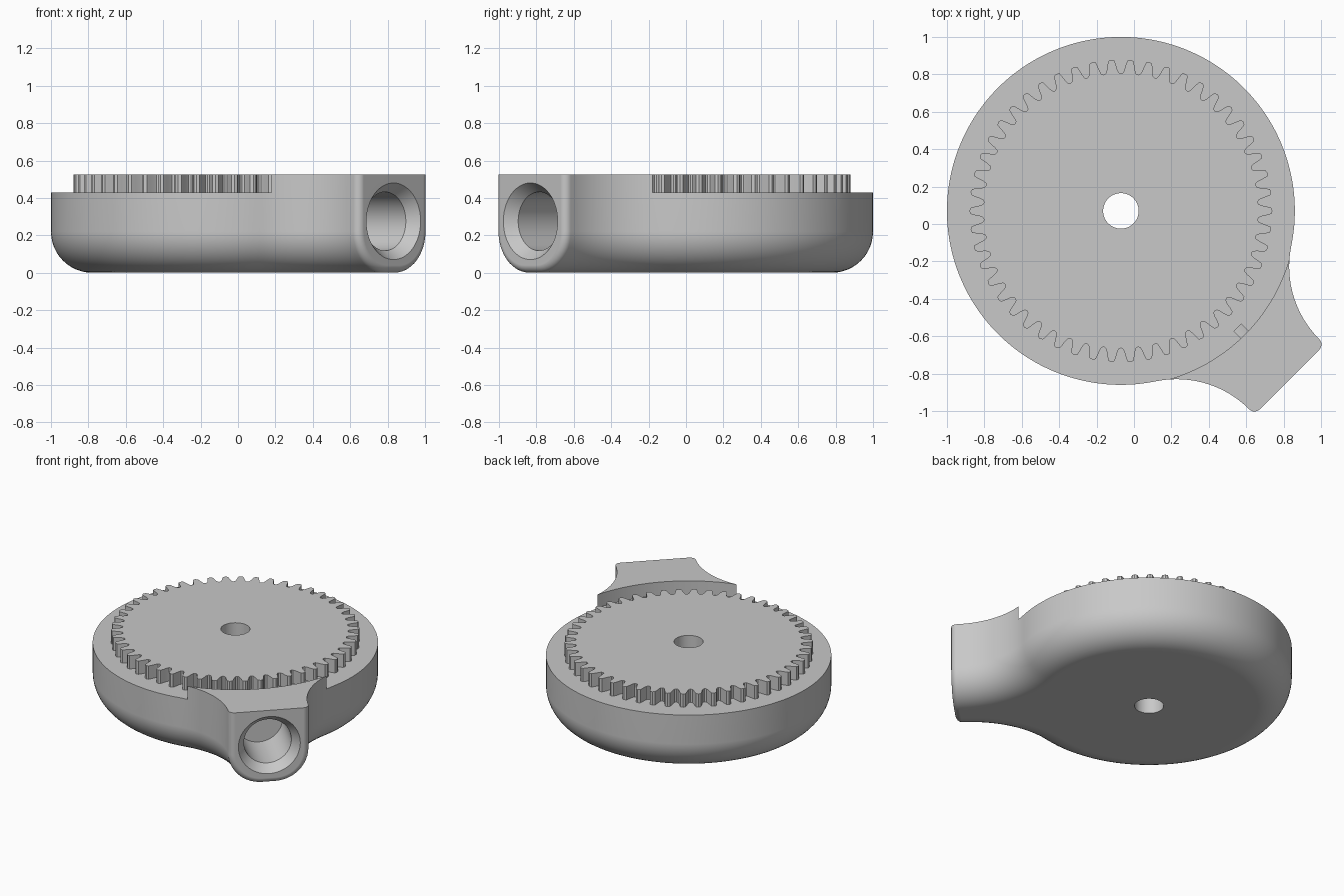
import bpy, bmesh
from math import sin, cos, pi, radians, atan2
from mathutils import Matrix

default = bpy.data.objects.get("Cube")
if default:
    bpy.data.objects.remove(default, do_unlink=True)

# Main dimensions
DISC_R, DECK_Z, TOP_Z = 0.93, 0.4295, 0.525
EDGE_R, TIP_R = 0.22, 0.04
SPOUT_HALF, SPOUT_END = 0.265, 1.275
HOLE_R = 0.095
PLACE = Matrix.Translation((-0.07, 0.07, 0))
AIM = PLACE @ Matrix.Rotation(radians(-45), 4, "Z")

grey = bpy.data.materials.new("light_grey")
grey.use_nodes = True
grey.diffuse_color = (0.58, 0.58, 0.58, 1)
grey.node_tree.nodes["Principled BSDF"].inputs["Base Color"].default_value = grey.diffuse_color


def finish_mesh(name, bm, matrix):
    bmesh.ops.recalc_face_normals(bm, faces=bm.faces[:])
    bm.transform(matrix)
    mesh = bpy.data.meshes.new(name)
    bm.to_mesh(mesh)
    bm.free()
    mesh.materials.append(grey)
    obj = bpy.data.objects.new(name, mesh)
    bpy.context.collection.objects.link(obj)
    return obj


def select_only(obj):
    bpy.ops.object.select_all(action="DESELECT")
    obj.select_set(True)
    bpy.context.view_layer.objects.active = obj


def lathe(name, profile, matrix, sides=64):
    """Closed solid turned about z from (radius, height) pairs."""
    bm = bmesh.new()
    rings = [[bm.verts.new((r * cos(2 * pi * i / sides), r * sin(2 * pi * i / sides), z))
              for i in range(sides)] for r, z in profile]
    for a, b in zip(rings, rings[1:]):
        for i in range(sides):
            j = (i + 1) % sides
            bm.faces.new((a[i], a[j], b[j], b[i]))
    bm.faces.new(rings[0])
    bm.faces.new(rings[-1])
    return finish_mesh(name, bm, matrix)


def cut(obj, cutter):
    cutter.hide_render = True
    mod = obj.modifiers.new("cut", "BOOLEAN")
    mod.operation, mod.solver, mod.object = "DIFFERENCE", "EXACT", cutter
    select_only(obj)
    bpy.ops.object.modifier_apply(modifier=mod.name)
    bpy.data.objects.remove(cutter, do_unlink=True)


def smooth(obj):
    select_only(obj)
    bpy.ops.object.shade_smooth_by_angle(angle=radians(30))
    mod = obj.modifiers.new("even_normals", "WEIGHTED_NORMAL")
    mod.keep_sharp = True


# Concave blend between the disc and the side of the spout
blend_u = SPOUT_END - TIP_R
blend_r = (blend_u**2 + SPOUT_HALF**2 - DISC_R**2) / (2 * (DISC_R - SPOUT_HALF))
blend_v = SPOUT_HALF + blend_r
blend_angle = atan2(blend_v, blend_u)


def half_outline():
    """Columns of the housing wall: (outline point for an inset, tip inset)."""
    columns = []
    for i in range(64):
        a = pi + (blend_angle - pi) * i / 64
        columns.append((lambda d, a=a: ((DISC_R - d) * cos(a), (DISC_R - d) * sin(a)), 0))
    for i in range(25):
        a = pi + blend_angle + (pi / 2 - blend_angle) * i / 24
        columns.append((lambda d, a=a: (blend_u + (blend_r + d) * cos(a),
                                        blend_v + (blend_r + d) * sin(a)), 0))
    for i in range(1, 7):
        a = pi / 2 * i / 6
        u = blend_u + TIP_R * sin(a)
        columns.append((lambda d, u=u: (u, SPOUT_HALF - d), TIP_R * (1 - cos(a))))
    return columns


def build_housing():
    bm = bmesh.new()
    half = half_outline()
    rows = 12

    def wall(column, side):
        point, inset = column
        r = EDGE_R - inset
        spots = []
        for k in range(rows + 1):
            t = pi / 2 * k / rows
            spots.append((point(inset + r * (1 - sin(t))), inset + r * (1 - cos(t))))
        spots.append((point(inset), TOP_Z))
        return [bm.verts.new((u, v * side, z)) for (u, v), z in spots]

    left = [wall(c, 1) for c in half]
    right = [wall(c, -1) for c in half[1:]]
    loop = right[::-1] + left
    for a, b in zip(loop, loop[1:]):
        for k in range(rows + 1):
            bm.faces.new((a[k], b[k], b[k + 1], a[k + 1]))
    # Deck, spout end, flat base and rounded lower lip
    bm.faces.new([w[-1] for w in loop])
    bm.faces.new(left[-1] + right[-1][::-1])
    bm.faces.new([w[0] for w in loop[6:-6]])
    for i in range(6):
        bm.faces.new((loop[i][0], loop[i + 1][0], loop[-2 - i][0], loop[-1 - i][0]))
    return finish_mesh("housing", bm, AIM)


housing = build_housing()

# Recessed deck, centre hole and countersunk side bore
cut(housing, lathe("deck_cutter", [(0.936, DECK_Z), (0.936, 1)], PLACE, 160))
cut(housing, lathe("hole_cutter", [(HOLE_R, -1), (HOLE_R, 1)], PLACE))
bore_axis = AIM @ Matrix.Translation((0, 0, 0.275)) @ Matrix.Rotation(pi / 2, 4, "Y")
cut(housing, lathe("bore_cutter", [(0.157, 0.883), (0.157, 1.211), (0.22, 1.295)], bore_axis))
smooth(housing)


# Gear wheel with tapered, rounded teeth
def build_gear(teeth=50):
    tooth = [(-0.5, 0.733), (-0.38, 0.738), (-0.3, 0.755), (-0.23, 0.782), (-0.16, 0.804),
             (0, 0.81), (0.16, 0.804), (0.23, 0.782), (0.3, 0.755), (0.38, 0.738)]
    bm = bmesh.new()
    verts = []
    for i in range(teeth):
        for f, r in tooth:
            a = 2 * pi * (i + f) / teeth
            verts.append(bm.verts.new((r * cos(a), r * sin(a), DECK_Z - 0.005)))
    base = bm.faces.new(verts)
    grown = bmesh.ops.extrude_face_region(bm, geom=[base], use_keep_orig=True)
    top = [g for g in grown["geom"] if isinstance(g, bmesh.types.BMVert)]
    bmesh.ops.translate(bm, verts=top, vec=(0, 0, TOP_Z - DECK_Z + 0.005))
    return finish_mesh("gear_wheel", bm, PLACE)


gear = build_gear()
cut(gear, lathe("gear_hole_cutter", [(HOLE_R, -1), (HOLE_R, 1)], PLACE))
smooth(gear)
